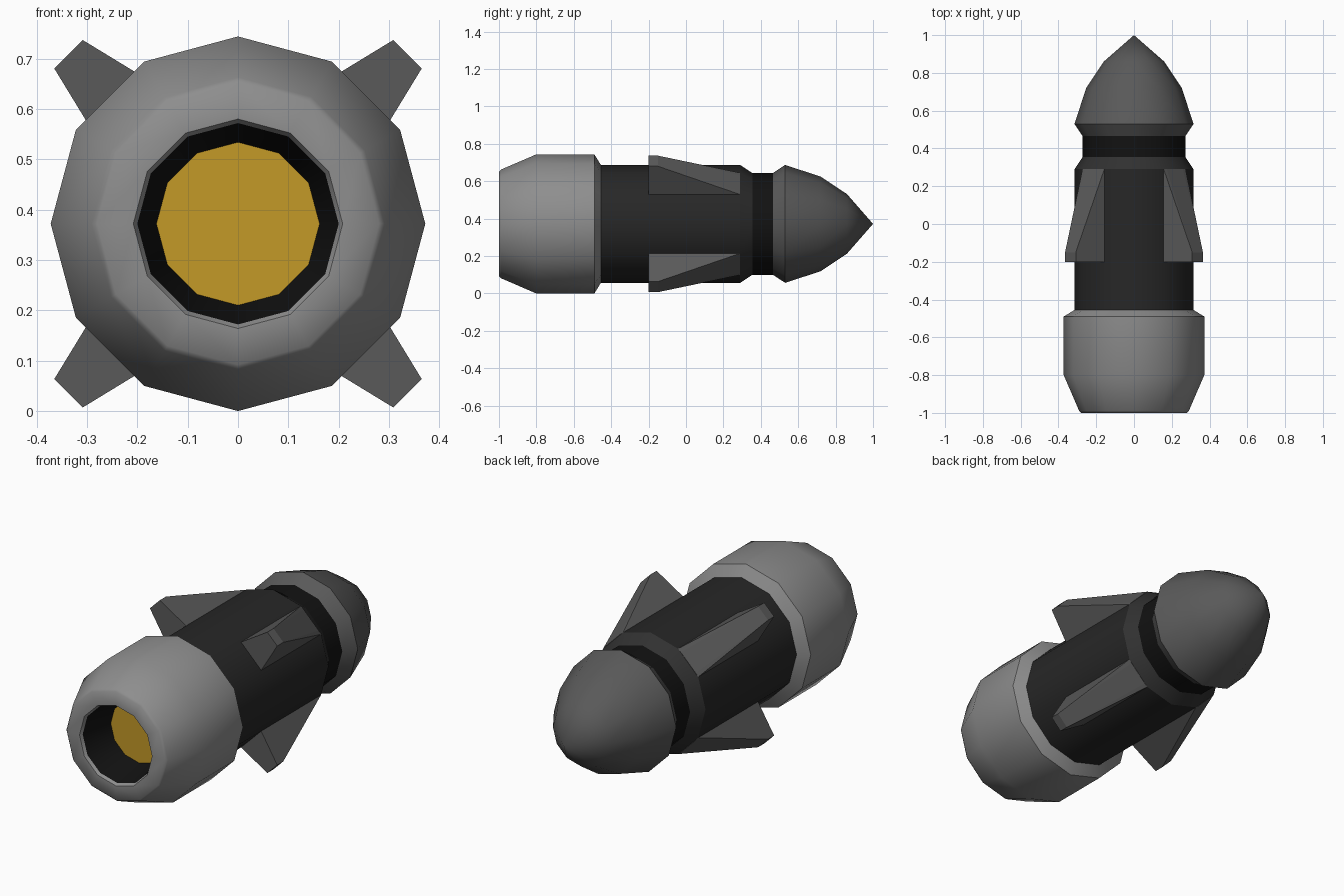
import bpy, bmesh, math
from mathutils import Vector

if "Cube" in bpy.data.objects:
    bpy.data.objects.remove(bpy.data.objects["Cube"])

SIDES = 12
AXIS_Z = 0.372   # height of the long axis


def material(name, r, g, b):
    m = bpy.data.materials.new(name)
    m.diffuse_color = (r, g, b, 1)
    m.use_nodes = True
    m.node_tree.nodes["Principled BSDF"].inputs["Base Color"].default_value = m.diffuse_color
    return m


def finish(bm, name, mat, angle=None):
    bmesh.ops.recalc_face_normals(bm, faces=bm.faces)
    me = bpy.data.meshes.new(name)
    bm.to_mesh(me)
    bm.free()
    me.materials.append(mat)
    ob = bpy.data.objects.new(name, me)
    bpy.context.collection.objects.link(ob)
    if angle:
        bpy.ops.object.select_all(action='DESELECT')
        ob.select_set(True)
        bpy.context.view_layer.objects.active = ob
        bpy.ops.object.shade_smooth_by_angle(angle=math.radians(angle))
    return ob


def lathe(name, profile, mat, angle=35, flip=False):
    """Spin (y, radius) points around the long axis."""
    bm = bmesh.new()
    rings = []
    for y, r in profile:
        n = SIDES if r > 0 else 1
        rings.append([bm.verts.new((r * math.cos(math.tau * i / SIDES), y,
                                    AXIS_Z + r * math.sin(math.tau * i / SIDES)))
                      for i in range(n)])
    for a, b in zip(rings, rings[1:]):
        for i in range(SIDES):
            j = (i + 1) % SIDES
            ids = [a[i % len(a)], a[j % len(a)], b[j % len(b)], b[i % len(b)]]
            bm.faces.new(list(dict.fromkeys(ids)))
    ob = finish(bm, name, mat, angle)
    if flip:
        ob.data.flip_normals()
    return ob


pod_grey = material("pod_grey", 0.27, 0.27, 0.27)
mid_grey = material("mid_grey", 0.1, 0.1, 0.1)
dark = material("dark", 0.02, 0.02, 0.02)
collar_dark = material("collar_dark", 0.03, 0.03, 0.03)
black = material("black", 0.006, 0.006, 0.006)
yellow = material("yellow", 0.55, 0.32, 0.02)

# tail pod with rounded rim
lathe("tail_pod", [(-0.985, 0.2), (-1, 0.208), (-1, 0.28), (-0.988, 0.291), (-0.8, 0.372),
                   (-0.49, 0.372), (-0.455, 0.315)], pod_grey, 50)

# tapered nozzle bore and glowing disc at its bottom
lathe("nozzle_bore", [(-0.985, 0.2), (-0.81, 0.162)], black, flip=True)
bm = bmesh.new()
bm.faces.new([bm.verts.new((0.162 * math.cos(math.tau * i / SIDES), -0.81,
                            AXIS_Z + 0.162 * math.sin(math.tau * i / SIDES)))
              for i in range(SIDES)])
disc = finish(bm, "nozzle_disc", yellow)
if disc.data.polygons[0].normal.y > 0:
    disc.data.flip_normals()

# body, collar, neck and nose
lathe("body", [(-0.46, 0.315), (0.29, 0.315)], dark)
lathe("collar", [(0.29, 0.315), (0.355, 0.272)], collar_dark)
lathe("neck", [(0.355, 0.272), (0.465, 0.272)], black)
lathe("nose", [(0.465, 0.272), (0.53, 0.315), (0.72, 0.253), (0.86, 0.16), (1, 0)], mid_grey)

# four diagonal fins: (y, distance from axis, half width)
sections = [(-0.2, 0.304, 0.0817), (0.29, 0.304, 0.0817), (-0.2, 0.476, 0.04),
            (-0.15, 0.476, 0.04), (0.29, 0.306, 0.06)]
for k in range(4):
    a = math.radians(45 + 90 * k)
    out = Vector((math.cos(a), 0, math.sin(a)))
    side = Vector((-math.sin(a), 0, math.cos(a)))
    bm = bmesh.new()
    for y, r, w in sections:
        for s in (-1, 1):
            bm.verts.new(out * r + side * w * s + Vector((0, y, AXIS_Z)))
    bmesh.ops.convex_hull(bm, input=bm.verts[:])
    bmesh.ops.dissolve_limit(bm, angle_limit=math.radians(2), verts=bm.verts[:], edges=bm.edges[:])
    finish(bm, f"fin_{k + 1}", mid_grey)
